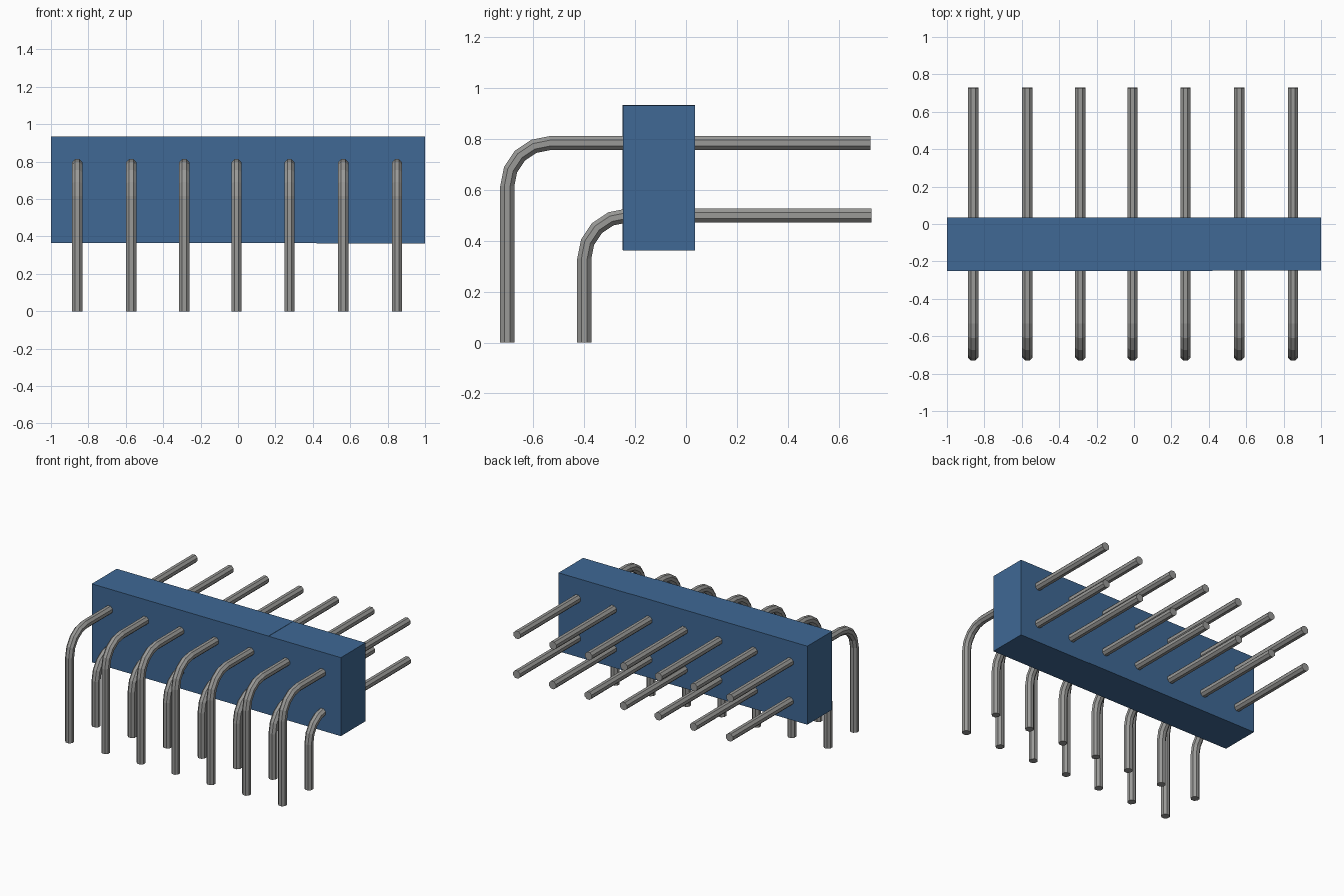
import bpy
import bmesh
from math import sin, cos, pi
from mathutils import Vector

cube = bpy.data.objects.get("Cube")
if cube:
    bpy.data.objects.remove(cube, do_unlink=True)


def material(name, colour):
    mat = bpy.data.materials.new(name)
    mat.use_nodes = True
    mat.diffuse_color = colour
    mat.node_tree.nodes["Principled BSDF"].inputs["Base Color"].default_value = colour
    return mat


blue = material("blue plastic", (0.05, 0.14, 0.3, 1))
grey = material("grey metal", (0.32, 0.32, 0.31, 1))


def finish(name, bm, mat):
    bmesh.ops.recalc_face_normals(bm, faces=bm.faces)
    mesh = bpy.data.meshes.new(name)
    bm.to_mesh(mesh)
    bm.free()
    mesh.materials.append(mat)
    obj = bpy.data.objects.new(name, mesh)
    bpy.context.collection.objects.link(obj)
    return obj


def block(name, low, high):
    bm = bmesh.new()
    bmesh.ops.create_cube(bm, size=1)
    low, high = Vector(low), Vector(high)
    for v in bm.verts:
        v.co = (low + high) / 2 + v.co * (high - low)
    return finish(name, bm, blue)


def bent_pin(name, x, back, front, height, bend, radius=0.03, sides=8, steps=4):
    """Octagonal rod running forward, then turning down to the ground."""
    # Each station is y, z and the turn angle from horizontal
    stations = [(back, height, 0)]
    for i in range(steps + 1):
        a = i / steps * pi / 2
        stations.append((front + bend - bend * sin(a), height - bend + bend * cos(a), a))
    stations.append((front, 0, pi / 2))
    bm = bmesh.new()
    rings = []
    for y, z, a in stations:
        ring = []
        for k in range(sides):
            t = (k + 0.5) * 2 * pi / sides
            out = radius * sin(t)
            ring.append(bm.verts.new((x + radius * cos(t), y - out * sin(a), z + out * cos(a))))
        rings.append(ring)
    for r, s in zip(rings, rings[1:]):
        for k in range(sides):
            n = (k + 1) % sides
            bm.faces.new((r[k], r[n], s[n], s[k]))
    bm.faces.new(rings[0])
    bm.faces.new(rings[-1])
    return finish(name, bm, grey)


# Housing: two blocks meeting at a seam
SEAM = 0.42
block("housing_right", (-1, -0.25, 0.365), (SEAM, 0.036, 0.935))
block("housing_left", (SEAM, -0.248, 0.363), (1, 0.035, 0.933))

# Two rows of right-angled pins
for i, x in enumerate((-0.86, -0.57, -0.287, -0.008, 0.275, 0.562, 0.85)):
    bent_pin(f"upper_pin_{i + 1}", x, 0.725, -0.703, 0.785, 0.17)
    bent_pin(f"lower_pin_{i + 1}", x, 0.73, -0.4, 0.5, 0.17)
